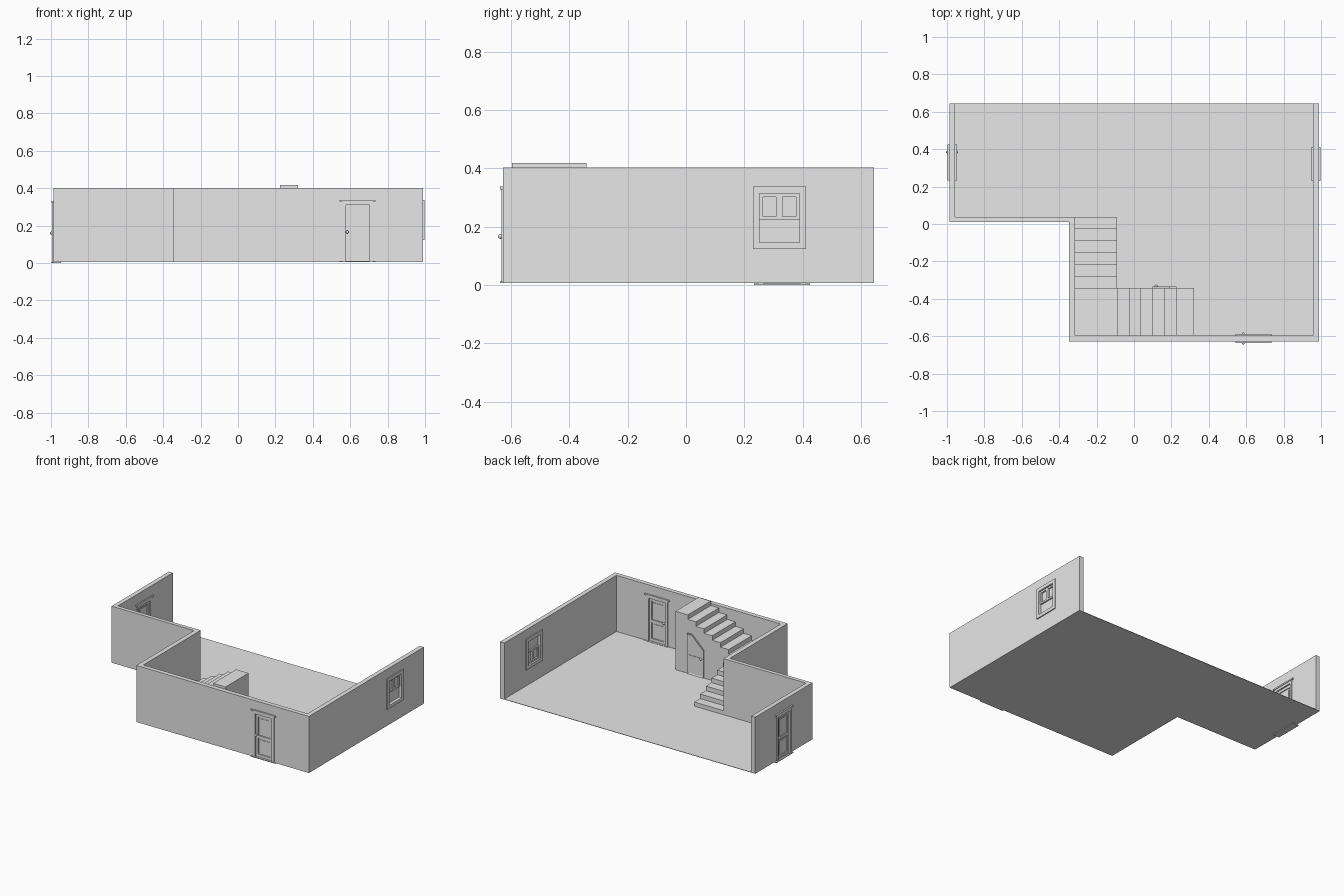
import bpy, bmesh, math
from mathutils import Matrix, Vector

if "Cube" in bpy.data.objects:
    bpy.data.objects.remove(bpy.data.objects["Cube"])

mat = bpy.data.materials.new("plain_grey")
mat.diffuse_color = (0.8, 0.8, 0.8, 1)
mat.use_nodes = True
mat.node_tree.nodes["Principled BSDF"].inputs["Base Color"].default_value = mat.diffuse_color
BASE, TOP = 0.006, 0.402


def finish(name, bm, matrix=Matrix()):
    bmesh.ops.recalc_face_normals(bm, faces=bm.faces[:])
    me = bpy.data.meshes.new(name)
    bm.to_mesh(me)
    bm.free()
    me.materials.append(mat)
    ob = bpy.data.objects.new(name, me)
    ob.matrix_world = matrix
    bpy.context.collection.objects.link(ob)
    return ob


def add_box(bm, x0, x1, y0, y1, z0, z1):
    m = Matrix.Translation(((x0 + x1) / 2, (y0 + y1) / 2, (z0 + z1) / 2))
    m = m @ Matrix.Diagonal((x1 - x0, y1 - y0, z1 - z0, 1))
    bmesh.ops.create_cube(bm, size=1, matrix=m)


def boxes(name, items, matrix=Matrix()):
    bm = bmesh.new()
    for b in items:
        add_box(bm, *b)
    return finish(name, bm, matrix)


def prism(name, pts, vec):
    bm = bmesh.new()
    f = bm.faces.new([bm.verts.new(p) for p in pts])
    r = bmesh.ops.extrude_face_region(bm, geom=[f])
    vs = [g for g in r["geom"] if isinstance(g, bmesh.types.BMVert)]
    bmesh.ops.translate(bm, verts=vs, vec=vec)
    return finish(name, bm)


def knob(name, x, z, ys, matrix):
    # round knob on a short stem; ys = list of (wall offset, direction)
    bm = bmesh.new()
    for y, d in ys:
        bmesh.ops.create_uvsphere(bm, u_segments=12, v_segments=8, radius=0.008,
                                  matrix=Matrix.Translation((x, y + d * 0.013, z)))
        bmesh.ops.create_cone(bm, cap_ends=True, segments=10, radius1=0.004, radius2=0.004,
                              depth=0.014, matrix=Matrix.Translation((x, y + d * 0.006, z))
                              @ Matrix.Rotation(math.pi / 2, 4, 'X'))
    for f in bm.faces:
        f.smooth = len(f.verts) < 5
    finish(name, bm, matrix)


# Floor slab and the wall outline, open at the back
outer = [(-.987, .644), (-.987, .011), (-.348, .011), (-.348, -.628), (.989, -.628), (.989, .644)]
inner = [(.957, .644), (.957, -.597), (-.316, -.597), (-.316, .038), (-.956, .038), (-.956, .644)]
prism("floor", [(x, y, BASE) for x, y in outer], (0, 0, 0.003))
walls = prism("walls", [(x, y, BASE) for x, y in outer + inner], (0, 0, TOP - BASE))


def cut(name, b, matrix):
    c = boxes(name, [b], matrix)
    c.hide_render = True
    c.hide_viewport = True
    c.display_type = 'WIRE'
    m = walls.modifiers.new(name, 'BOOLEAN')
    m.object = c
    m.operation = 'DIFFERENCE'
    m.solver = 'EXACT'


def place(x, y, z, deg):
    return Matrix.Translation((x, y, z)) @ Matrix.Rotation(math.radians(deg), 4, 'Z')


# Panelled doors: local x runs along the wall, local -y faces outward
def door(name, M):
    cut(name + "_cutter", (-.066, .066, -.05, .05, -.02, .308), M)
    t = 0.021
    boxes(name + "_frame", [
        (-.081, -.064, -t, t, 0, .322), (.064, .081, -t, t, 0, .322),
        (-.064, .064, -t, t, .305, .322),
        (-.096, .096, -.025, .025, .322, .332),
        (-.096, .096, -.025, .025, 0, .005)], M)
    s = 0.011
    boxes(name + "_leaf", [
        (-.064, .064, -.004, .004, .005, .305),
        (-.064, -.047, -s, s, .005, .305), (.047, .064, -s, s, .005, .305),
        (-.047, .047, -s, s, .005, .025), (-.047, .047, -s, s, .138, .156),
        (-.047, .047, -s, s, .287, .305),
        (-.036, .036, -.007, .007, .036, .127), (-.036, .036, -.007, .007, .167, .276)], M)
    knob(name + "_knob", -.064 + .008, .16, [(-s, -1), (s, 1)], M)


door("front_door", place(.64, -.6125, BASE, 0))
door("side_door", place(-.9725, .329, 0, -90))


# Sash window on the right wall
W = place(.973, .3205, 0, 90)
cut("window_cutter", (-.07, .07, -.05, .05, .143, .317), W)
t = 0.0235
boxes("window_frame", [
    (-.0905, -.068, -t, t, .123, .338), (.068, .0905, -t, t, .123, .338),
    (-.068, .068, -t, t, .314, .338), (-.068, .068, -t, t, .123, .146)], W)
sashes = []
for z0, z1, y in ((.223, .314, -.006), (.146, .237, .006)):
    a, b = y - .006, y + .006
    sashes += [(-.068, -.056, a, b, z0, z1), (.056, .068, a, b, z0, z1),
               (-.056, .056, a, b, z0, z0 + .012), (-.056, .056, a, b, z1 - .012, z1),
               (-.011, .011, a, b, z0, z1)]
boxes("window_sashes", sashes, W)
boxes("window_pane", [(-.068, .068, -.002, .002, .146, .314)], W)

# Stairs: lower flight, corner landing and upper flight, solid to the floor
rise = (.418 - BASE) / 13
going = .0633
lower = [(-.316, .038, BASE)]
for i in range(6):
    z = BASE + rise * (i + 1)
    lower += [(-.316, .038 - going * i, z), (-.316, .038 - going * (i + 1), z)]
lower.append((-.316, -.342, BASE))
prism("lower_stairs", lower, (.225, 0, 0))

z = BASE + rise * 7
upper = [(-.316, -.342, BASE), (-.316, -.342, z), (-.091, -.342, z)]
for i in range(6):
    z = BASE + rise * (i + 8)
    end = .321 if i == 5 else -.091 + going * (i + 1)
    upper += [(-.091 + going * i, -.342, z), (end, -.342, z)]
upper.append((.321, -.342, BASE))
prism("landing_and_upper_stairs", upper, (0, -.255, 0))

# Cupboard door under the stairs with a sloping top and recessed panel
bm = bmesh.new()
pts = [(.10, BASE), (.10, .205), (.19, .292), (.228, .292), (.228, BASE)]
f = bm.faces.new([bm.verts.new((x, -.342, z)) for x, z in pts])
r = bmesh.ops.extrude_face_region(bm, geom=[f])
bmesh.ops.translate(bm, verts=[g for g in r["geom"] if isinstance(g, bmesh.types.BMVert)],
                    vec=(0, .007, 0))
bmesh.ops.recalc_face_normals(bm, faces=bm.faces[:])
front = [f for f in bm.faces if f.normal.y > .9]
bmesh.ops.inset_region(bm, faces=front, thickness=.013, depth=-.005)
finish("cupboard_door", bm)
boxes("cupboard_rail", [(.113, .215, -.341, -.337, .125, .143)])
knob("cupboard_knob", .118, .14, [(-.345, 1)], Matrix())
